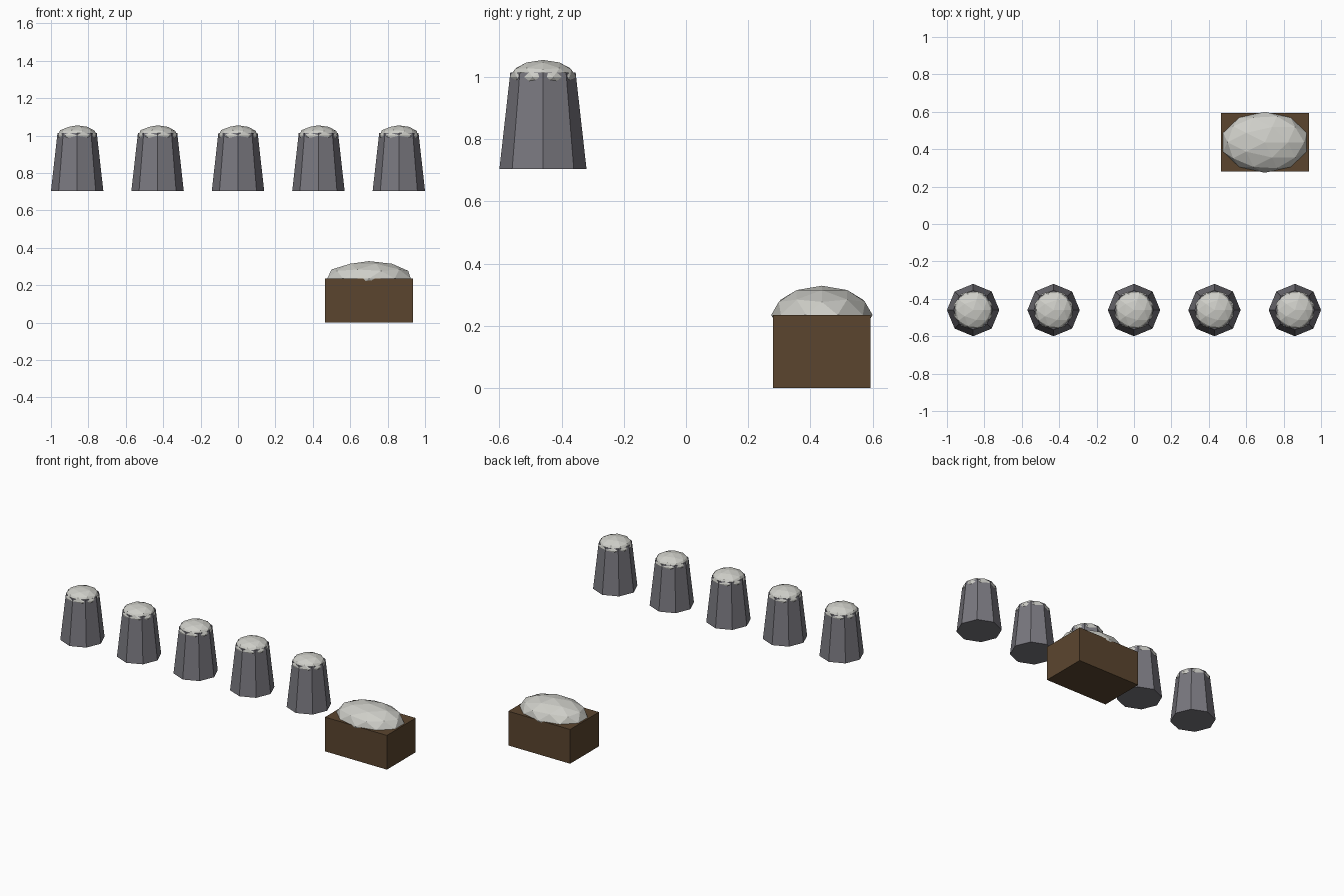
import bpy

if "Cube" in bpy.data.objects:
    bpy.data.objects.remove(bpy.data.objects["Cube"])


def material(name, rgb):
    m = bpy.data.materials.new(name)
    m.diffuse_color = (*rgb, 1)
    m.use_nodes = True
    m.node_tree.nodes["Principled BSDF"].inputs["Base Color"].default_value = m.diffuse_color
    return m


STONE = material("grey stone", (0.19, 0.185, 0.21))
WOOD = material("dark wood", (0.105, 0.06, 0.028))
SNOW = material("pale heap", (0.62, 0.62, 0.58))


def finish(name, mat):
    ob = bpy.context.object
    ob.name = name
    ob.data.materials.append(mat)
    return ob


def heap(name, loc, scale):
    # flattened faceted mound
    bpy.ops.mesh.primitive_ico_sphere_add(subdivisions=2, radius=1, location=loc)
    finish(name, SNOW).scale = scale


# Row of tapered eight-sided pots, each topped by a mound
for i in range(5):
    x = (i - 2) * 0.43
    bpy.ops.mesh.primitive_cone_add(vertices=8, radius1=0.14, radius2=0.105,
                                    depth=0.31, location=(x, -0.46, 0.86))
    finish(f"pot_{i + 1}", STONE)
    heap(f"pot_heap_{i + 1}", (x, -0.46, 1.0), (0.107, 0.107, 0.055))

# Wooden box with a wide mound
bpy.ops.mesh.primitive_cube_add(size=1, location=(0.70, 0.437, 0.1175))
finish("box", WOOD).scale = (0.47, 0.313, 0.235)
heap("box_heap", (0.70, 0.437, 0.235), (0.235, 0.163, 0.094))
